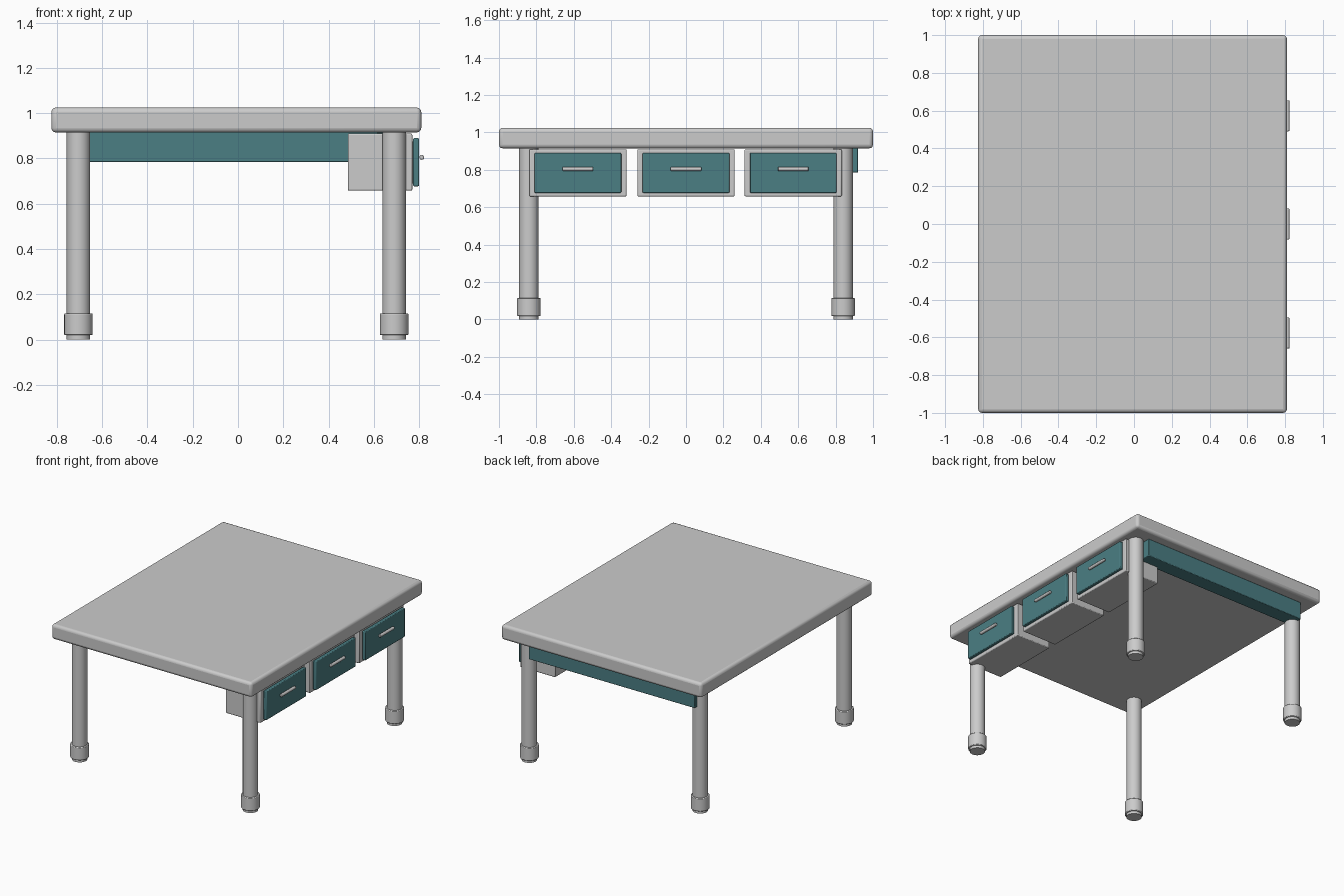
import bpy
import math

cube = bpy.data.objects.get("Cube")
if cube:
    bpy.data.objects.remove(cube, do_unlink=True)


def material(name, color):
    m = bpy.data.materials.new(name)
    m.use_nodes = True
    m.diffuse_color = color
    m.node_tree.nodes["Principled BSDF"].inputs["Base Color"].default_value = color
    return m


grey = material("light grey", (0.6, 0.6, 0.6, 1))
teal = material("dark teal", (0.07, 0.21, 0.23, 1))


def finish(obj, name, mat, bevel, segments):
    obj.name = name
    obj.data.materials.append(mat)
    if bevel:
        mod = obj.modifiers.new("soft edges", "BEVEL")
        mod.width = bevel
        mod.segments = segments
        mod.limit_method = "ANGLE"
        mod.angle_limit = math.radians(50)
    bpy.ops.object.shade_smooth_by_angle(angle=math.radians(35))
    return obj


def box(name, mat, xs, ys, zs, bevel=0.0, segments=2):
    spans = (xs, ys, zs)
    bpy.ops.mesh.primitive_cube_add(size=1, location=[sum(s) / 2 for s in spans])
    obj = bpy.context.object
    obj.scale = [s[1] - s[0] for s in spans]
    bpy.ops.object.transform_apply(location=False, rotation=False, scale=True)
    return finish(obj, name, mat, bevel, segments)


def rod(name, mat, radius, center, length, along_y=False, sides=32, bevel=0.0):
    tilt = (math.pi / 2, 0, 0) if along_y else (0, 0, 0)
    bpy.ops.mesh.primitive_cylinder_add(vertices=sides, radius=radius, depth=length,
                                        location=center, rotation=tilt)
    return finish(bpy.context.object, name, mat, bevel, 2)


# Tabletop
box("tabletop", grey, (-0.825, 0.81), (-1, 1), (0.915, 1.025), 0.02, 3)

# Legs with thicker foot sleeves
for x, side in ((-0.705, "right"), (0.69, "left")):
    for y, end in ((-0.84, "front"), (0.84, "back")):
        rod(f"{end}_{side}_leg", grey, 0.052, (x, y, 0.46), 0.92)
        rod(f"{end}_{side}_foot_sleeve", grey, 0.063, (x, y, 0.067), 0.096, bevel=0.004)

# Apron across the back
box("back_apron", teal, (-0.715, 0.64), (0.81, 0.92), (0.785, 0.916), 0.004)

# Three drawers along the left side
for y, place in ((-0.578, "front"), (0, "middle"), (0.573, "back")):
    box(f"{place}_drawer_case", grey, (0.485, 0.77), (y - 0.26, y + 0.26), (0.658, 0.91), 0.006)
    box(f"{place}_drawer_body", grey, (0.74, 0.78), (y - 0.21, y + 0.21), (0.69, 0.875))
    box(f"{place}_drawer_front", teal, (0.774, 0.8), (y - 0.232, y + 0.232), (0.677, 0.89), 0.005)
    rod(f"{place}_drawer_handle", grey, 0.011, (0.812, y, 0.805), 0.164, True, 16, 0.004)
